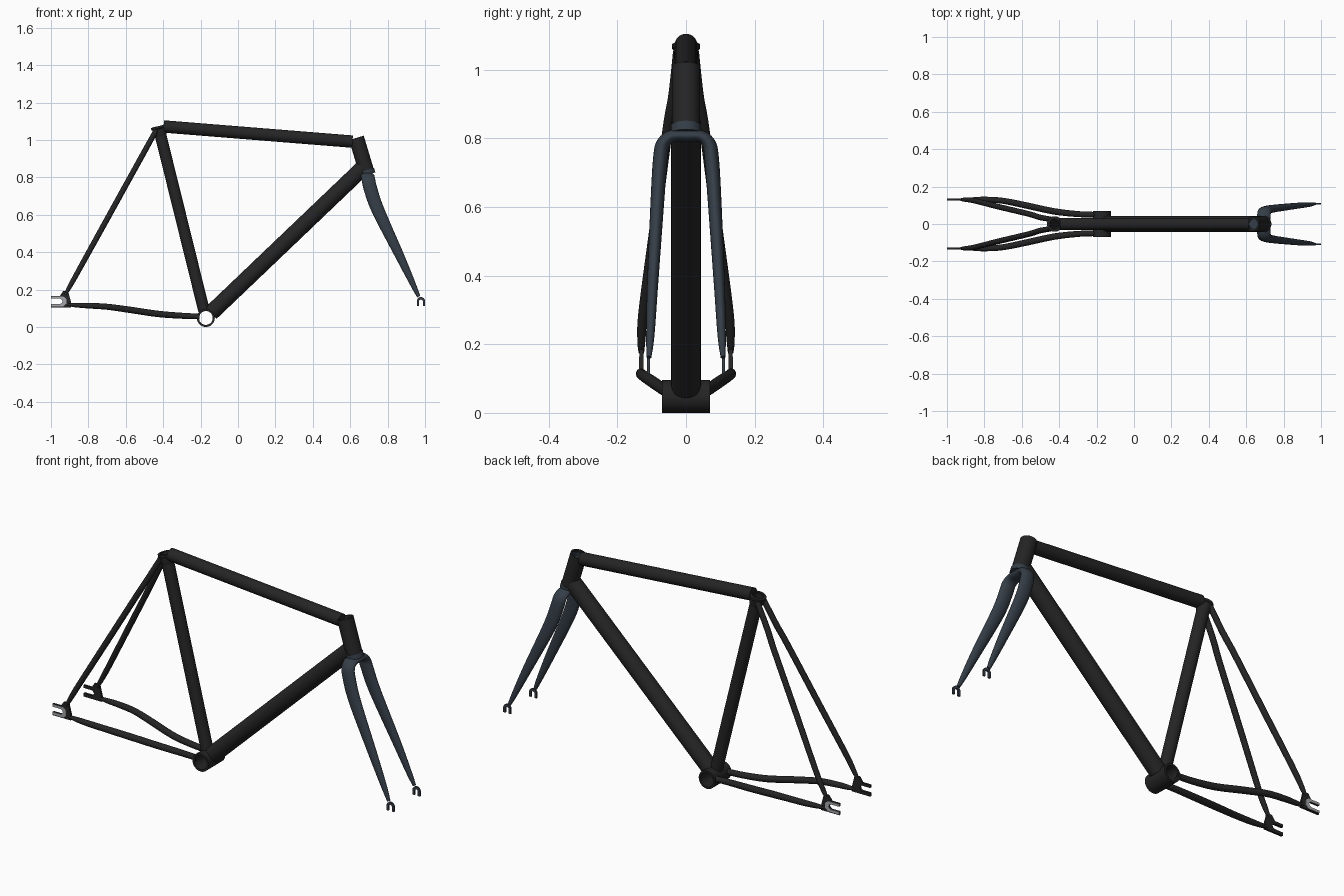
import bpy, bmesh, math
from mathutils import Vector as V

if "Cube" in bpy.data.objects:
    bpy.data.objects.remove(bpy.data.objects["Cube"])

def material(name, c):
    m = bpy.data.materials.new(name)
    m.diffuse_color = (*c, 1)
    m.use_nodes = True
    m.node_tree.nodes["Principled BSDF"].inputs["Base Color"].default_value = m.diffuse_color
    return m

BLACK = material("black_paint", (0.018, 0.018, 0.019))
BLUE = material("slate_paint", (0.035, 0.047, 0.063))
STEEL = material("bare_steel", (0.38, 0.39, 0.41))

def finish(name, bm, mat):
    bmesh.ops.remove_doubles(bm, verts=bm.verts, dist=1e-5)
    bmesh.ops.recalc_face_normals(bm, faces=bm.faces)
    me = bpy.data.meshes.new(name)
    bm.to_mesh(me)
    bm.free()
    me.materials.append(mat)
    ob = bpy.data.objects.new(name, me)
    bpy.context.collection.objects.link(ob)
    bpy.ops.object.select_all(action='DESELECT')
    ob.select_set(True)
    bpy.context.view_layer.objects.active = ob
    bpy.ops.object.shade_smooth_by_angle(angle=math.radians(35))
    return ob

def skin(bm, rings, closed):
    n = len(rings[0])
    for i in range(len(rings) if closed else len(rings) - 1):
        a, b = rings[i], rings[(i + 1) % len(rings)]
        for k in range(n):
            bm.faces.new((a[k], a[(k + 1) % n], b[(k + 1) % n], b[k]))
    if not closed:
        bm.faces.new(rings[0])
        bm.faces.new(rings[-1])

def lathe(name, p0, p1, profile, mat=BLACK, closed=True, n=40):
    """Revolve (distance, radius) points about the line p0 -> p1."""
    p0, p1 = V(p0), V(p1)
    t = (p1 - p0).normalized()
    u = t.orthogonal().normalized()
    w = t.cross(u)
    bm = bmesh.new()
    rings = [[bm.verts.new(p0 + t * d + r * (math.cos(a) * u + math.sin(a) * w))
              for a in (2 * math.pi * k / n for k in range(n))] for d, r in profile]
    skin(bm, rings, closed)
    return finish(name, bm, mat)

def pipe(name, p0, p1, ro, ri=None, mat=BLACK):
    L = (V(p1) - V(p0)).length
    if ri is None:
        return lathe(name, p0, p1, [(0, ro), (L, ro)], mat, False)
    return lathe(name, p0, p1, [(0, ro), (L, ro), (L, ri), (0, ri)], mat)

def spline(pts, steps=6):
    pts = [V(p) for p in pts]
    out = []
    for i in range(len(pts) - 1):
        a, b, c, d = pts[max(i - 1, 0)], pts[i], pts[i + 1], pts[min(i + 2, len(pts) - 1)]
        for s in range(steps):
            t = s / steps
            out.append(0.5 * (2 * b + (c - a) * t + (2 * a - 5 * b + 4 * c - d) * t * t
                              + (3 * b - a - 3 * c + d) * t ** 3))
    return out + [pts[-1]]

def sweep(name, pts, ref, mat=BLACK, n=24):
    """Sweep an ellipse along x, y, z, radius along ref, radius across."""
    pts = spline(pts)
    bm = bmesh.new()
    rings = []
    for i, p in enumerate(pts):
        t = (pts[min(i + 1, len(pts) - 1)] - pts[max(i - 1, 0)])
        t = V(t[:3]).normalized()
        f = (V(ref) - t * t.dot(V(ref))).normalized()
        b = t.cross(f)
        rings.append([bm.verts.new(V(p[:3]) + f * p[3] * math.cos(a) + b * p[4] * math.sin(a))
                      for a in (2 * math.pi * k / n for k in range(n))])
    skin(bm, rings, False)
    return finish(name, bm, mat)

def plate(name, outline, y, thick, mat):
    bm = bmesh.new()
    f = bm.faces.new([bm.verts.new((x, y - thick / 2, z)) for x, z in outline])
    r = bmesh.ops.extrude_face_region(bm, geom=[f])
    bmesh.ops.translate(bm, vec=(0, thick, 0),
                        verts=[v for v in r['geom'] if isinstance(v, bmesh.types.BMVert)])
    return finish(name, bm, mat)

# Bottom bracket shell, open through
BB = V((-0.172, 0, 0.048))
pipe("bottom_bracket_shell", BB + V((0, -0.07, 0)), BB + V((0, 0.07, 0)), 0.048, 0.037)

# Main tubes
seat_top, head_top, head_low = V((-0.425, 0, 1.07)), V((0.633, 0, 1.011)), V((0.686, 0, 0.835))
down_end = V((0.668, 0, 0.85))
st = (seat_top - BB).normalized()
dt = (down_end - BB).normalized()
ht = (head_low - head_top).normalized()
pipe("seat_tube", BB + st * 0.039, seat_top, 0.031, 0.026)
pipe("down_tube", BB + dt * 0.039, down_end, 0.043)
pipe("top_tube", (-0.398, 0, 1.072), (0.612, 0, 0.991), 0.033)
pipe("head_tube", head_top, head_low, 0.041, 0.033)

# Seat collar with a small lip
lathe("seat_collar", seat_top - st * 0.05, seat_top,
      [(0, 0.031), (0.015, 0.035), (0.038, 0.036), (0.042, 0.041), (0.053, 0.041),
       (0.054, 0.028), (0, 0.028)])

# Fork: crown race, steerer, then one sweep for both blades and the crown
pipe("crown_race", head_low - ht * 0.004, head_low + ht * 0.022, 0.044, mat=BLUE)
pipe("steerer", head_top + ht * 0.012, head_low, 0.034, 0.027, BLUE)
pipe("steerer_plug", head_top + ht * 0.03, head_top + ht * 0.04, 0.028, mat=BLUE)
half = [(0.966, -0.108, 0.162, 0.009, 0.007), (0.937, -0.104, 0.225, 0.015, 0.012),
        (0.866, -0.097, 0.377, 0.024, 0.016), (0.749, -0.083, 0.623, 0.034, 0.020),
        (0.708, -0.075, 0.74, 0.036, 0.021), (0.698, -0.067, 0.784, 0.036, 0.020),
        (0.694, -0.042, 0.806, 0.036, 0.018)]
mirror = [(x, -y, z, a, b) for x, y, z, a, b in reversed(half)]
sweep("fork", half + [(0.693, 0, 0.808, 0.037, 0.018)] + mirror, (1, 0, 0), BLUE, 32)

# Fork dropout: horseshoe open at the bottom
c = V((0.978, 0.138))
arc = [math.radians(a) for a in range(0, 181, 15)]
horseshoe = ([(1.0, 0.113)] + [(c.x + 0.022 * math.cos(a), c.y + 0.022 * math.sin(a)) for a in arc]
             + [(0.956, 0.113), (0.968, 0.113)]
             + [(c.x - 0.01 * math.cos(a), c.y + 0.008 * math.sin(a)) for a in arc]
             + [(0.988, 0.113)])
# Rear dropout plate and its steel slot facing
rear = [(-1, 0.166), (-0.952, 0.166), (-0.935, 0.192), (-0.908, 0.192), (-0.9, 0.16),
        (-0.892, 0.13), (-0.892, 0.105), (-1, 0.105), (-1, 0.123), (-0.95, 0.123),
        (-0.941, 0.129), (-0.938, 0.137), (-0.941, 0.145), (-0.95, 0.151), (-1, 0.151)]
facing = [(-1, 0.164), (-0.935, 0.164), (-0.918, 0.15), (-0.918, 0.124), (-0.935, 0.11), (-1, 0.11)] + rear[8:]

for side, s in (("right", -1), ("left", 1)):
    plate(side + "_fork_dropout", horseshoe, s * 0.109, 0.009, BLUE)
    plate(side + "_rear_dropout", rear, s * 0.13, 0.011, BLACK)
    plate(side + "_dropout_facing", facing, s * 0.1365, 0.002, STEEL)
    # Seat stay
    stay = [(1.052, 0.024, 0.014), (0.93, 0.036, 0.015), (0.83, 0.053, 0.015), (0.55, 0.09, 0.015),
            (0.3, 0.124, 0.014), (0.215, 0.13, 0.012), (0.175, 0.13, 0.008)]
    sweep(side + "_seat_stay", [(-0.435 - (1.056 - z) * 0.553, s * y, z, r, r)
                                for z, y, r in stay], (0, 1, 0))
    # Chain stay
    chain = [(-0.205, 0.05, 0.056, 0.015), (-0.3, 0.053, 0.06, 0.016), (-0.43, 0.068, 0.07, 0.017),
             (-0.58, 0.1, 0.092, 0.017), (-0.7, 0.124, 0.108, 0.016), (-0.8, 0.131, 0.114, 0.015),
             (-0.87, 0.13, 0.117, 0.012), (-0.91, 0.13, 0.12, 0.007)]
    sweep(side + "_chain_stay", [(x, s * y, z, r, r) for x, y, z, r in chain], (0, 0, 1))
